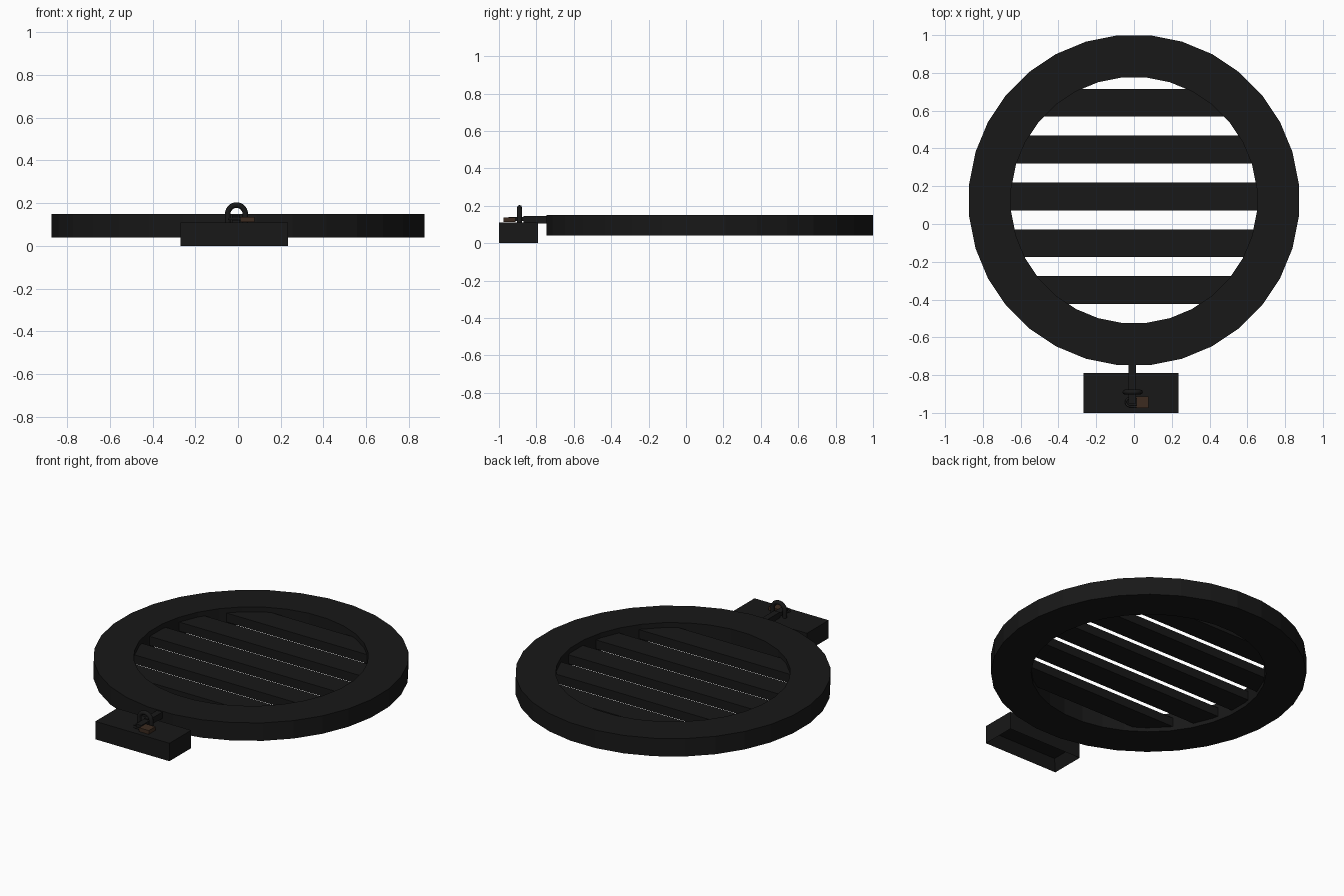
import bpy, bmesh, math
from mathutils import Vector

if "Cube" in bpy.data.objects:
    bpy.data.objects.remove(bpy.data.objects["Cube"])


def material(name, rgb):
    m = bpy.data.materials.new(name)
    m.diffuse_color = (*rgb, 1)
    m.use_nodes = True
    m.node_tree.nodes["Principled BSDF"].inputs["Base Color"].default_value = m.diffuse_color
    return m


IRON = material("black_iron", (0.009, 0.009, 0.009))
BRASS = material("dark_brass", (0.045, 0.024, 0.014))
STEEL = material("dull_steel", (0.02, 0.02, 0.02))


def finish(name, bm, mat):
    bmesh.ops.recalc_face_normals(bm, faces=bm.faces)
    me = bpy.data.meshes.new(name)
    bm.to_mesh(me)
    bm.free()
    me.materials.append(mat)
    ob = bpy.data.objects.new(name, me)
    bpy.context.collection.objects.link(ob)
    return ob


def box_mesh(lo, hi):
    bm = bmesh.new()
    bmesh.ops.create_cube(bm, size=1)
    lo, hi = Vector(lo), Vector(hi)
    bmesh.ops.scale(bm, vec=hi - lo, verts=bm.verts)
    bmesh.ops.translate(bm, vec=(lo + hi) / 2, verts=bm.verts)
    return bm


def box(name, lo, hi, mat=IRON):
    return finish(name, box_mesh(lo, hi), mat)


def lathe(name, profile, centre, sides, mat):
    """Sweep a closed (radius, z) profile around the vertical axis."""
    bm = bmesh.new()
    loops = []
    for i in range(sides):
        a = 2 * math.pi * (i + 0.5) / sides
        loops.append([bm.verts.new((centre[0] + r * math.cos(a), centre[1] + r * math.sin(a), z))
                      for r, z in profile])
    n = len(profile)
    for i in range(sides):
        p, q = loops[i], loops[(i + 1) % sides]
        for j in range(n):
            k = (j + 1) % n
            bm.faces.new((p[j], q[j], q[k], p[k]))
    return finish(name, bm, mat)


def wire(name, points, radius, mat, cyclic=False):
    cu = bpy.data.curves.new(name, 'CURVE')
    cu.dimensions = '3D'
    cu.bevel_depth = radius
    cu.bevel_resolution = 2
    cu.use_fill_caps = True
    sp = cu.splines.new('POLY')
    sp.points.add(len(points) - 1)
    for p, co in zip(sp.points, points):
        p.co = (*co, 1)
    sp.use_cyclic_u = cyclic
    cu.materials.append(mat)
    ob = bpy.data.objects.new(name, cu)
    bpy.context.collection.objects.link(ob)
    return ob


# Round frame
CY, R_OUT, R_IN = 0.126, 0.877, 0.653
lathe("round_frame", [(R_OUT, 0.04), (R_OUT, 0.15), (R_IN, 0.15), (R_IN, 0.04)], (0, CY), 32, IRON)

# Cross bars, ends buried in the frame
for i in range(5):
    y = 0.642 - 0.248 * i
    half = math.sqrt(0.70 ** 2 - (abs(y - CY)) ** 2) + 0.03
    box(f"cross_bar_{i + 1}", (-half, y - 0.074, 0.065), (half, y + 0.074, 0.12))

# Latch block, hollowed from below
bm = box_mesh((-0.268, -1.0, 0.0), (0.235, -0.79, 0.11))
bm.faces.ensure_lookup_table()
bottom = min(bm.faces, key=lambda f: f.calc_center_median().z)
bmesh.ops.inset_region(bm, faces=[bottom], thickness=0.05)
bmesh.ops.translate(bm, vec=(0, 0, 0.06), verts=bottom.verts)
finish("latch_block", bm, IRON)

# Hasp arm from the frame to the block
box("hasp_arm", (-0.028, -0.95, 0.118), (0.01, -0.86, 0.14))
box("hasp_neck", (-0.028, -0.87, 0.105), (0.01, -0.70, 0.145))

# Upright staple loop
arc = [math.pi * i / 12 for i in range(13)]
loop = [(-0.007 + 0.041 * math.cos(a), -0.89, 0.15 + 0.041 * math.sin(a)) for a in arc]
wire("staple_loop", [(0.034, -0.89, 0.1)] + loop + [(-0.048, -0.89, 0.1)], 0.013, IRON)

# Padlock lying on the block
box("padlock_body", (0.012, -0.975, 0.113), (0.077, -0.912, 0.136), BRASS)
bow = [(-0.015 - 0.028 * math.sin(a), -0.943 + 0.024 * math.cos(a), 0.126) for a in arc]
wire("padlock_shackle", [(0.02, -0.919, 0.126)] + bow + [(0.02, -0.967, 0.126)], 0.005, STEEL)
